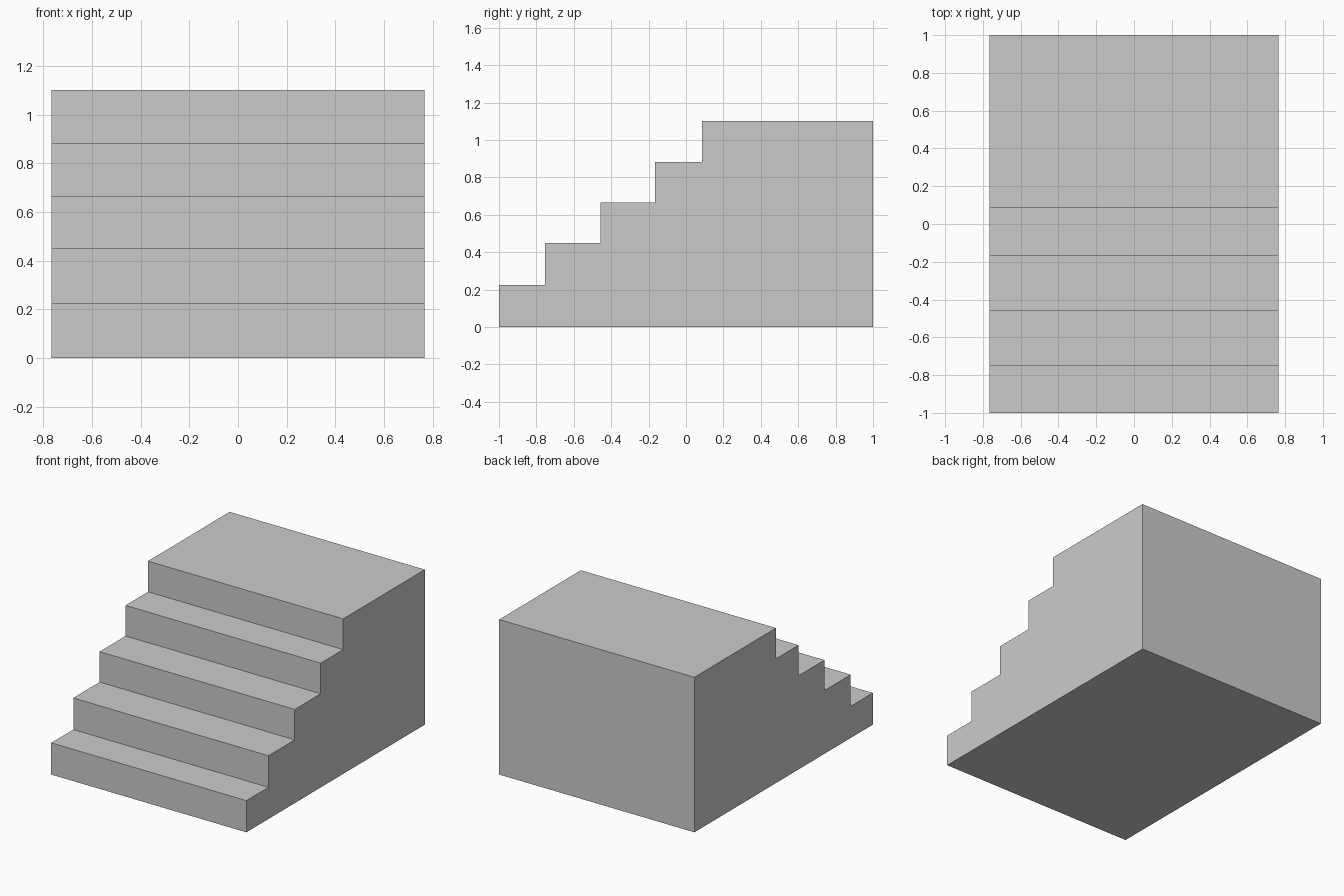
import bpy, bmesh

if "Cube" in bpy.data.objects:
    bpy.data.objects.remove(bpy.data.objects["Cube"])

HALF_WIDTH = 0.766
BACK = 1.0
# (front edge y, tread height z) of each step, bottom to top
STEPS = [(-1.0, 0.225), (-0.753, 0.449), (-0.458, 0.665), (-0.167, 0.882), (0.085, 1.10)]

# Stepped side profile: back bottom, front bottom, up the stairs, back top
profile = [(BACK, 0.0)]
height = 0.0
for y, z in STEPS:
    profile += [(y, height), (y, z)]
    height = z
profile.append((BACK, height))

# Solid staircase block: extrude the profile across the width
bm = bmesh.new()
side = bm.faces.new([bm.verts.new((-HALF_WIDTH, y, z)) for y, z in profile])
extruded = bmesh.ops.extrude_face_region(bm, geom=[side], use_keep_orig=True)
verts = [v for v in extruded["geom"] if isinstance(v, bmesh.types.BMVert)]
bmesh.ops.translate(bm, verts=verts, vec=(2 * HALF_WIDTH, 0, 0))
bmesh.ops.recalc_face_normals(bm, faces=bm.faces)

mesh = bpy.data.meshes.new("staircase")
bm.to_mesh(mesh)
bm.free()
bpy.context.collection.objects.link(bpy.data.objects.new("staircase", mesh))
